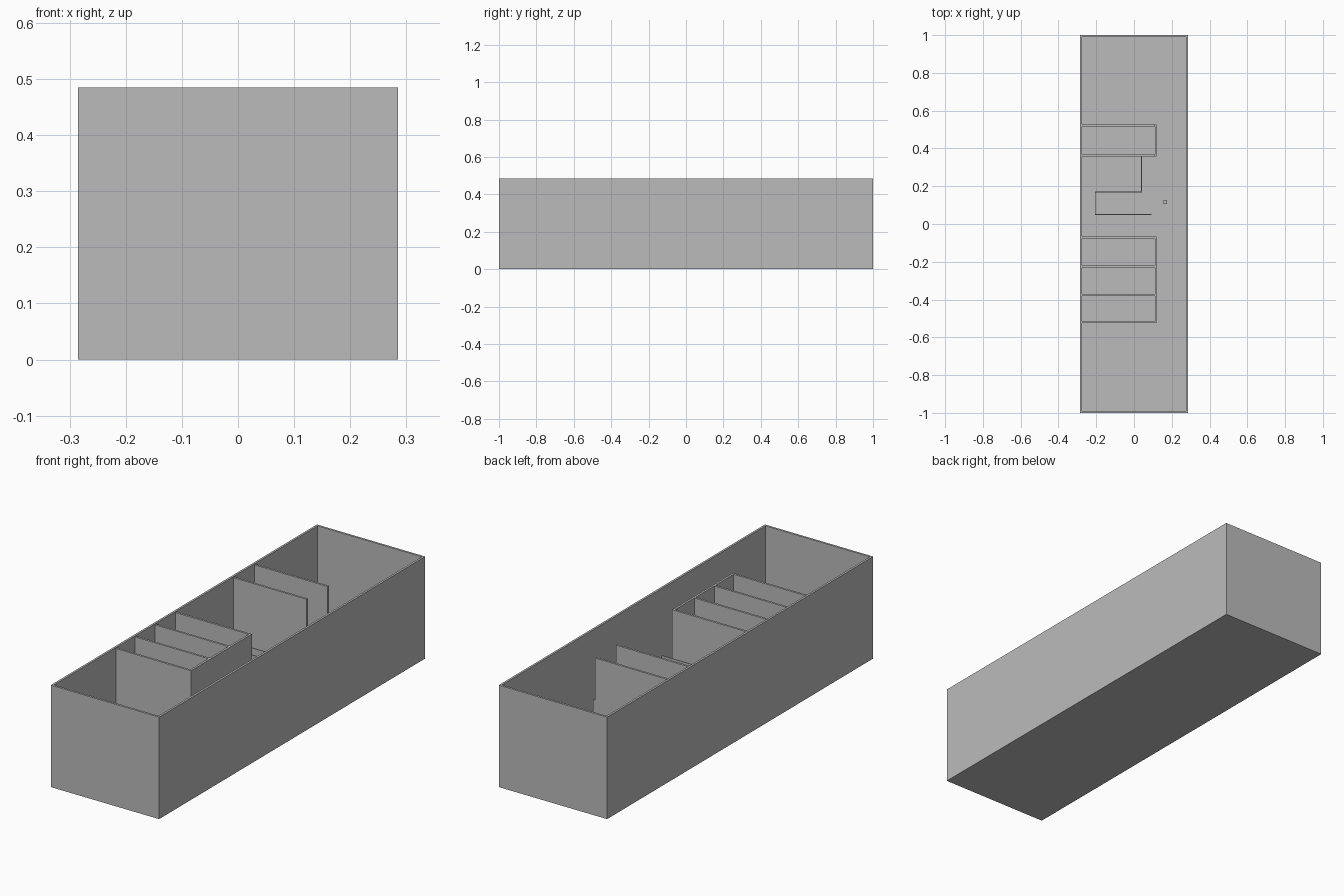
import bpy
import bmesh
from mathutils import Matrix

if "Cube" in bpy.data.objects:
    bpy.data.objects.remove(bpy.data.objects["Cube"])

grey = bpy.data.materials.new("plain grey")
grey.diffuse_color = (0.5, 0.5, 0.5, 1)
grey.use_nodes = True
grey.node_tree.nodes["Principled BSDF"].inputs["Base Color"].default_value = grey.diffuse_color


def box(name, x, y, z):
    """Box given by its low and high limits on each axis."""
    lo, hi = zip(x, y, z)
    centre = [(a + b) / 2 for a, b in zip(lo, hi)]
    size = [b - a for a, b in zip(lo, hi)]
    bm = bmesh.new()
    bmesh.ops.create_cube(bm, size=1, matrix=Matrix.LocRotScale(centre, None, size))
    mesh = bpy.data.meshes.new(name)
    bm.to_mesh(mesh)
    bm.free()
    mesh.materials.append(grey)
    obj = bpy.data.objects.new(name, mesh)
    bpy.context.collection.objects.link(obj)
    return obj


W, H, T = 0.285, 0.485, 0.01     # half width, height, wall thickness
TOP = 0.48                       # partition height
STALL_END = 0.12                 # open side of the stalls
IN = W - T                       # inner face of the long walls

# Outer shell: floor and four walls
box("floor", (-W, W), (-1, 1), (0, T))
for side, s in (("left", -1), ("right", 1)):
    box(side + "_wall", sorted((s * IN, s * W)), (-1, 1), (T, H))
for side, s in (("front", -1), ("back", 1)):
    box(side + "_wall", (-IN, IN), sorted((s * (1 - T), s)), (T, H))

# Cross partitions: four for the row of stalls, two for the back booth
for i, y in enumerate((-0.52, -0.375, -0.225, -0.072, 0.363, 0.522)):
    box(f"partition_{i + 1}", (-IN, STALL_END - T), (y - T / 2, y + T / 2), (T, TOP))

# Long sides: tall on the stalls, low on the booth
box("stall_side", (STALL_END - T, STALL_END), (-0.525, -0.067), (T, TOP))
box("booth_low_side", (STALL_END - T, STALL_END), (0.358, 0.527), (T, 0.28))

# Thin low screen that steps across the middle of the floor
path = [(0.04, 0.358), (0.04, 0.17), (-0.205, 0.17), (-0.205, 0.05), (0.09, 0.05)]
heights = (0.28, 0.28, 0.28, 0.315)
for i, (a, b, h) in enumerate(zip(path, path[1:], heights)):
    xs, ys = sorted((a[0], b[0])), sorted((a[1], b[1]))
    r = 0.002
    box(f"thin_screen_{i + 1}", (xs[0] - r, xs[1] + r), (ys[0] - r, ys[1] + r), (T, h))

# Small square post
box("post", (0.155, 0.175), (0.107, 0.127), (T, 0.28))
